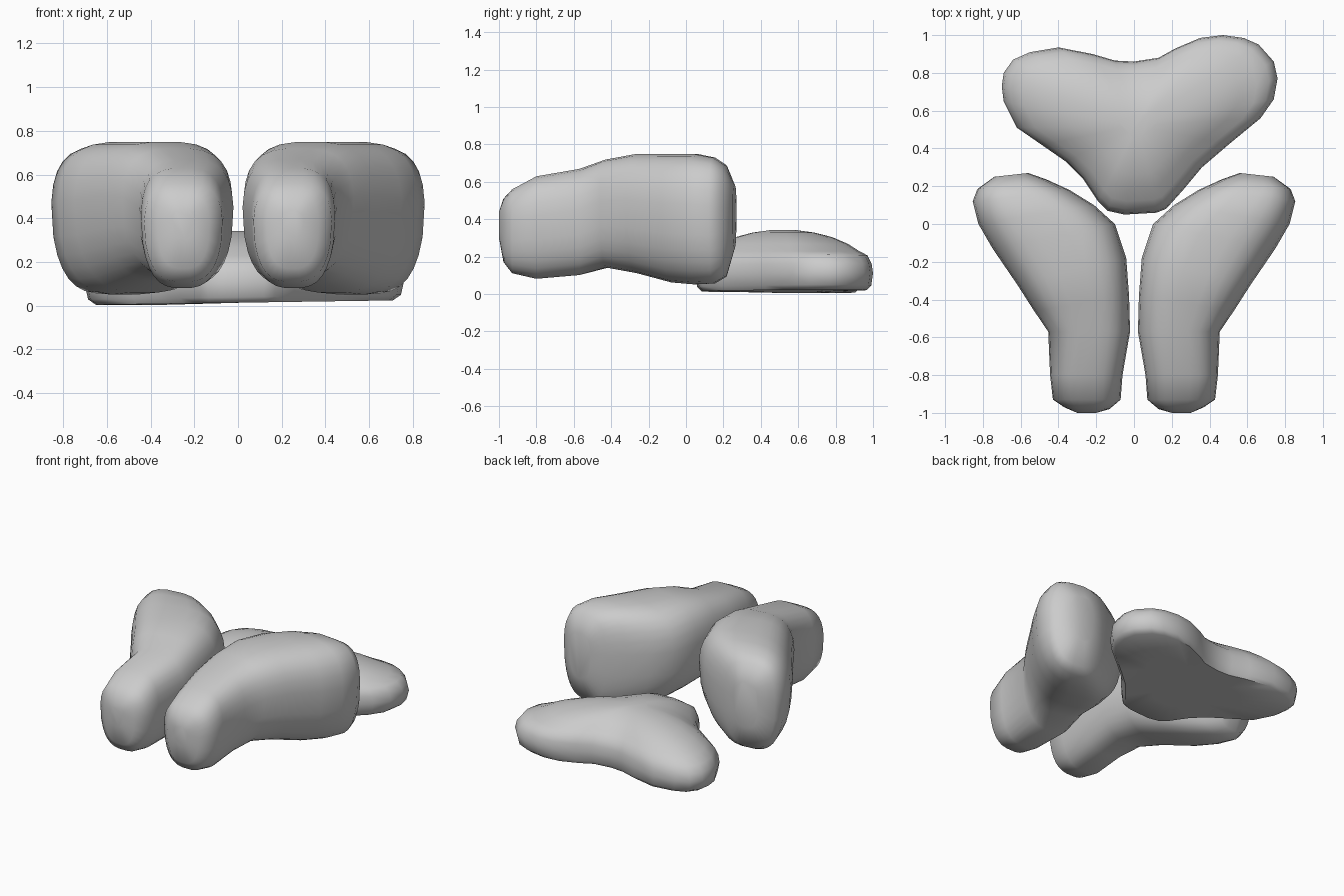
import bpy, bmesh, math

if "Cube" in bpy.data.objects:
    bpy.data.objects.remove(bpy.data.objects["Cube"])


def loft(name, rings):
    """Skin a list of closed rings and cap both ends."""
    bm = bmesh.new()
    rows = [[bm.verts.new(p) for p in r] for r in rings]
    n = len(rows[0])
    for a, b in zip(rows, rows[1:]):
        for i in range(n):
            j = (i + 1) % n
            bm.faces.new((a[i], a[j], b[j], b[i]))
    bm.faces.new(rows[0][::-1])
    bm.faces.new(rows[-1])
    bmesh.ops.recalc_face_normals(bm, faces=bm.faces)
    me = bpy.data.meshes.new(name)
    bm.to_mesh(me)
    bm.free()
    ob = bpy.data.objects.new(name, me)
    bpy.context.collection.objects.link(ob)
    bpy.ops.object.select_all(action='DESELECT')
    ob.select_set(True)
    bpy.context.view_layer.objects.active = ob
    bpy.ops.object.shade_smooth_by_angle(angle=math.radians(50))
    return ob


def section(side, ix, iy, ox, oy, z0, z1, n=28, e=3.0):
    """Upright rounded section between an inner and an outer point, narrower at the bottom."""
    pts = []
    for k in range(n):
        t = 2 * math.pi * (k + 0.5) / n
        c, s = math.cos(t), math.sin(t)
        u = math.copysign(abs(c) ** (2 / e), c)
        v = math.copysign(abs(s) ** (2 / e), s)
        u *= 1 - 0.16 * max(0, -v)
        f = (u + 1) / 2
        pts.append((side * (ix + (ox - ix) * f), iy + (oy - iy) * f,
                    (z0 + z1) / 2 + v * (z1 - z0) / 2))
    return pts


# Two curved lobes: inner x, y, outer x, y, bottom z, top z from front to back
LOBE = [
    (0.20, -1.00, 0.30, -1.00, 0.30, 0.44),
    (0.13, -0.98, 0.37, -0.97, 0.17, 0.51),
    (0.07, -0.93, 0.43, -0.93, 0.11, 0.56),
    (0.06, -0.80, 0.445, -0.80, 0.08, 0.63),
    (0.02, -0.57, 0.455, -0.57, 0.10, 0.67),
    (0.025, -0.38, 0.53, -0.46, 0.14, 0.72),
    (0.04, -0.18, 0.62, -0.32, 0.11, 0.75),
    (0.10, 0.00, 0.75, -0.13, 0.06, 0.75),
    (0.21, 0.10, 0.825, 0.00, 0.05, 0.75),
    (0.34, 0.18, 0.855, 0.12, 0.055, 0.73),
    (0.46, 0.235, 0.83, 0.185, 0.09, 0.69),
    (0.56, 0.27, 0.74, 0.25, 0.25, 0.58),
]
for name, side in (("right_lobe", 1), ("left_lobe", -1)):
    loft(name, [section(side, *row) for row in LOBE])

# Flat-bottomed, heart-shaped rear pad
OUTLINE = [
    (0, .86), (.13, .88), (.22, .93), (.35, .985), (.47, 1.0), (.58, .985),
    (.66, .95), (.74, .86), (.76, .77), (.74, .66), (.67, .56), (.5, .42),
    (.36, .30), (.26, .18), (.17, .08), (.12, .06), (-.05, .05), (-.14, .07),
    (-.19, .12), (-.27, .24), (-.36, .33), (-.49, .42), (-.62, .51),
    (-.69, .65), (-.70, .73), (-.69, .8), (-.64, .87), (-.55, .91),
    (-.4, .935), (-.22, .90), (-.1, .865)]
CX, CY = 0.02, 0.52
# Ring scale and height, from underside to crown
DOME = [(.5, 0), (.93, 0), (.98, .025), (1, .09), (.985, .14), (.94, .185),
        (.85, .225), (.72, .265), (.55, .30), (.35, .325), (.15, .338)]
loft("rear_pad", [[(CX + (x - CX) * s, CY + (y - CY) * s,
                    z + .014 * (1 + x)) if z < .2 else
                   (CX + (x - CX) * s, CY + (y - CY) * s, z + .003)
                   for x, y in OUTLINE] for s, z in DOME])
